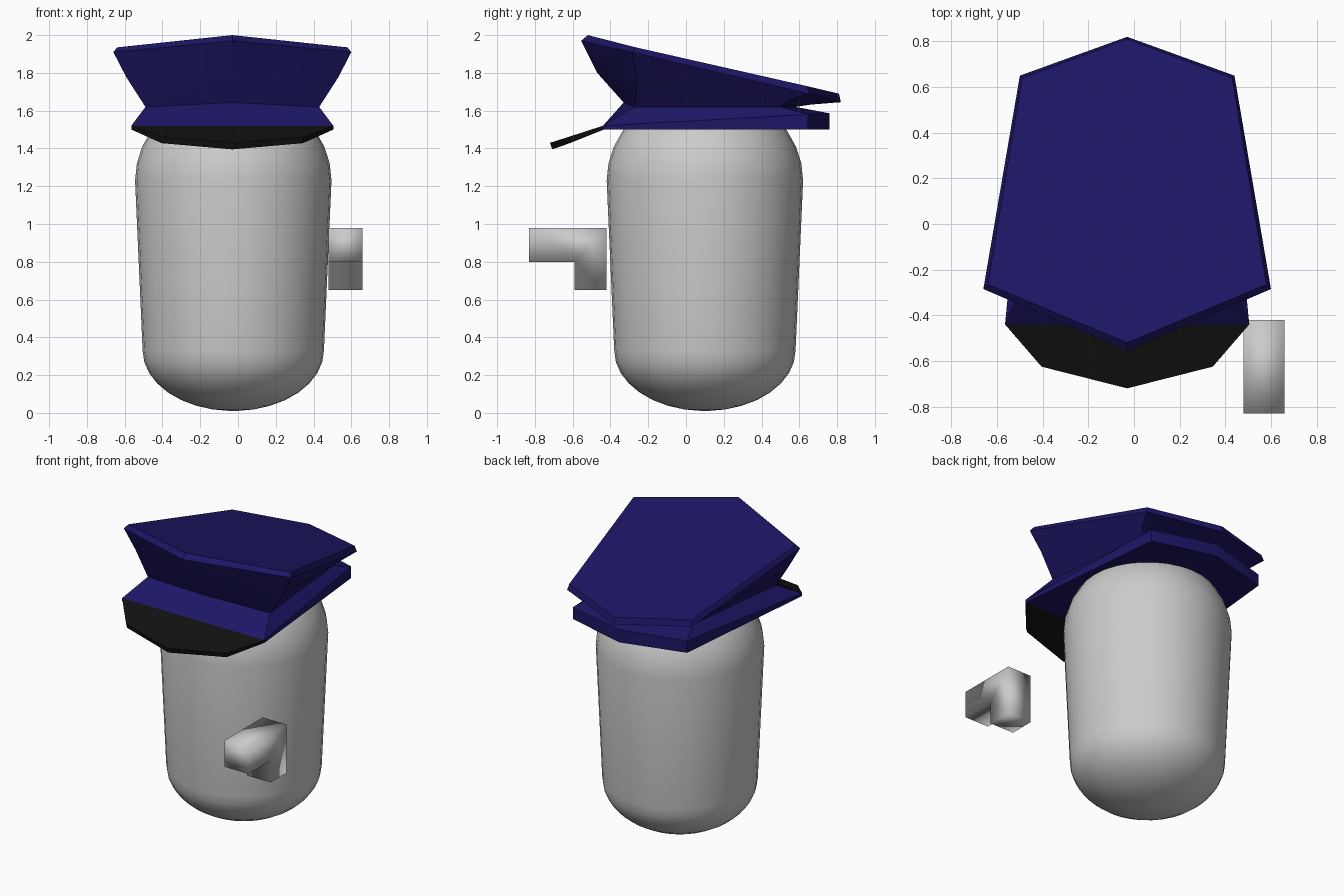
import bpy, bmesh, math

if "Cube" in bpy.data.objects:
    bpy.data.objects.remove(bpy.data.objects["Cube"])

CX = -0.03  # symmetry line of body and hat


def material(name, rgb):
    m = bpy.data.materials.new(name)
    m.diffuse_color = (*rgb, 1)
    m.use_nodes = True
    m.node_tree.nodes["Principled BSDF"].inputs["Base Color"].default_value = m.diffuse_color
    return m


def finish(bm, name, mat=None, angle=None):
    bmesh.ops.recalc_face_normals(bm, faces=bm.faces[:])
    me = bpy.data.meshes.new(name)
    bm.to_mesh(me)
    bm.free()
    ob = bpy.data.objects.new(name, me)
    bpy.context.collection.objects.link(ob)
    if mat:
        me.materials.append(mat)
    if angle:
        bpy.ops.object.select_all(action='DESELECT')
        ob.select_set(True)
        bpy.context.view_layer.objects.active = ob
        bpy.ops.object.shade_smooth_by_angle(angle=math.radians(angle))
    return ob


def loft(rings, name, mat=None, angle=None):
    """Skin a stack of equal-length closed rings and cap both ends."""
    bm = bmesh.new()
    vs = [[bm.verts.new(p) for p in r] for r in rings]
    n = len(rings[0])
    for a, b in zip(vs, vs[1:]):
        for i in range(n):
            j = (i + 1) % n
            bm.faces.new((a[i], a[j], b[j], b[i]))
    bm.faces.new(vs[0])
    bm.faces.new(vs[-1])
    return finish(bm, name, mat, angle)


def mirrored(half):
    """Close a half outline (front centre ... back centre) across the symmetry line."""
    right = [(CX + x, y, z) for x, y, z in half]
    left = [(CX - x, y, z) for x, y, z in half[-2:0:-1]]
    return right + left


navy = material("navy", (0.012, 0.008, 0.13))
black = material("black", (0.006, 0.006, 0.006))

# Body: tapered capsule
profile = []
steps = 9
for i in range(steps):
    t = math.radians(2 + 88 * i / (steps - 1))
    profile.append((0.48 * math.sin(t), 0.33 - 0.32 * math.cos(t)))
for i in range(steps):
    t = math.radians(88 * i / (steps - 1))
    profile.append((0.52 * math.cos(t), 1.23 + 0.48 * math.sin(t)))
SEG = 32
body_rings = [[(-0.025 + r * math.cos(2 * math.pi * k / SEG),
                0.10 + r * math.sin(2 * math.pi * k / SEG), z) for k in range(SEG)]
              for r, z in profile]
loft(body_rings, "body", None, 60)

# Hat: six-sided rings from band to tilted crown
hat = [
    [(0, -0.44, 1.50), (0.535, -0.44, 1.50), (0.43, 0.645, 1.50), (0, 0.76, 1.50)],
    [(0, -0.44, 1.52), (0.535, -0.44, 1.52), (0.43, 0.645, 1.58), (0, 0.76, 1.586)],
    [(0, -0.33, 1.643), (0.46, -0.27, 1.62), (0.37, 0.50, 1.62), (0, 0.58, 1.62)],
    [(0, -0.47, 1.80), (0.56, -0.26, 1.775), (0.42, 0.54, 1.655), (0, 0.66, 1.632)],
    [(0, -0.555, 1.97), (0.63, -0.285, 1.91), (0.47, 0.65, 1.69), (0, 0.82, 1.645)],
    [(0, -0.52, 2.00), (0.61, -0.265, 1.935), (0.46, 0.64, 1.73), (0, 0.81, 1.69)],
]
loft([mirrored(h) for h in hat], "hat", navy, 30)

# Visor: thin sloping plate
top = [(0.535, -0.44, 1.52), (0.375, -0.625, 1.46), (0, -0.72, 1.43)]
bottom = [(0.535, -0.435, 1.50), (0.375, -0.615, 1.428), (0, -0.708, 1.395)]
visor = [[(CX - x, y, z) for x, y, z in p] + [(CX + x, y, z) for x, y, z in p[1::-1]]
         for p in (bottom, top)]
loft(visor, "visor", black)

# Hand-held tool: L-shaped block at the right side
outline = [(-0.83, 0.80), (-0.59, 0.80), (-0.59, 0.65),
           (-0.42, 0.65), (-0.42, 0.98), (-0.83, 0.98)]
tool = loft([[(x, y, z) for y, z in outline] for x in (0.48, 0.66)], "hand_tool")
for p in tool.data.polygons:
    p.use_smooth = True
